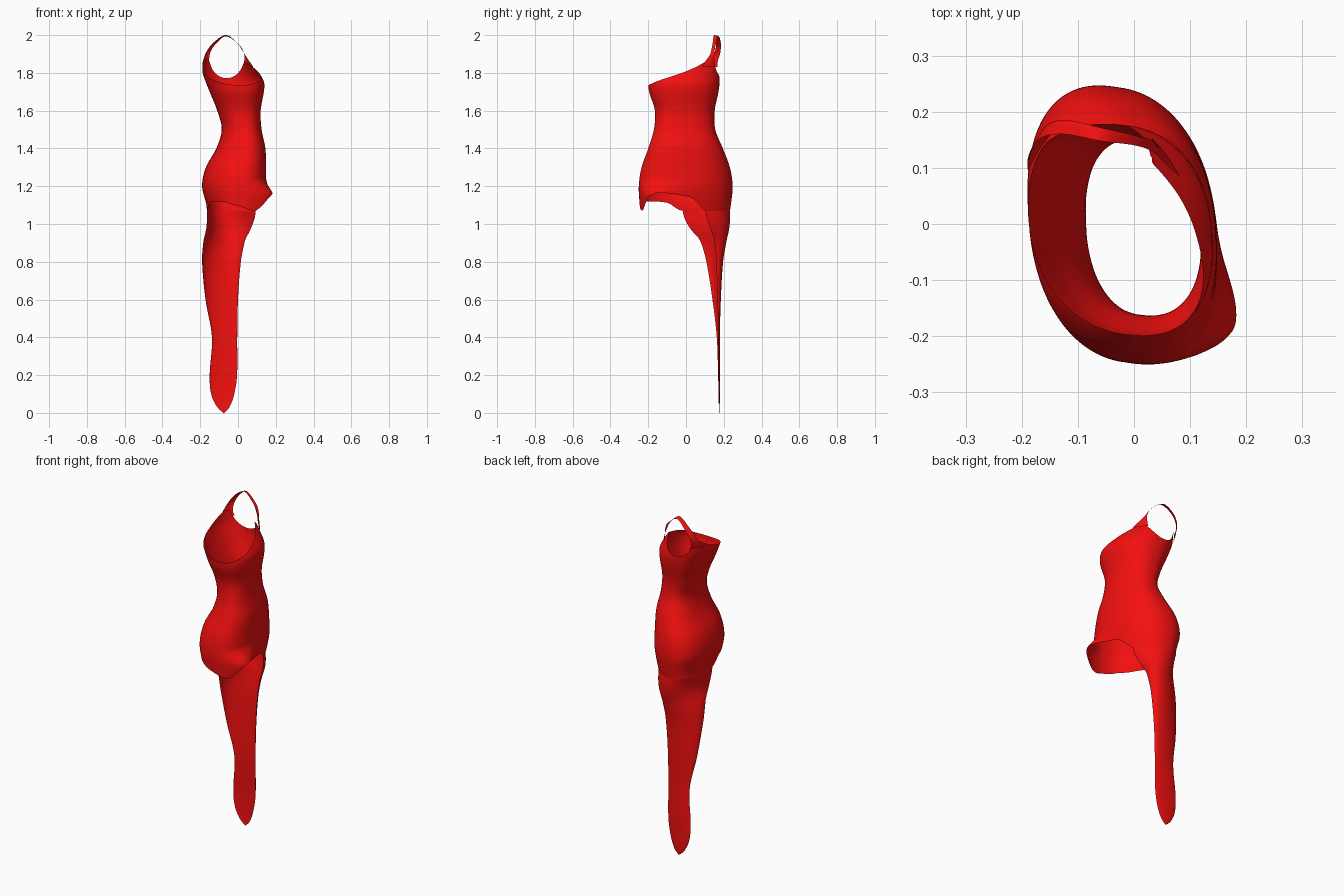
import bpy, bmesh
from math import sin, cos, pi, radians, exp, sqrt, copysign

if "Cube" in bpy.data.objects:
    bpy.data.objects.remove(bpy.data.objects["Cube"])

red = bpy.data.materials.new("red_fabric")
red.diffuse_color = (0.9, 0.005, 0.005, 1)
red.use_nodes = True
red.node_tree.nodes["Principled BSDF"].inputs["Base Color"].default_value = red.diffuse_color


def interp(table, v):
    """Smooth (Hermite) lookup in rows of (key, values...), keys ascending."""
    v = min(max(v, table[0][0]), table[-1][0])
    i = 0
    while i < len(table) - 2 and v > table[i + 1][0]:
        i += 1
    a, b = table[i], table[i + 1]
    p, n = table[max(i - 1, 0)], table[min(i + 2, len(table) - 1)]
    h = b[0] - a[0]
    t = (v - a[0]) / h
    out = []
    for k in range(1, len(a)):
        ma = (b[k] - p[k]) / (b[0] - p[0]) * h
        mb = (n[k] - a[k]) / (n[0] - a[0]) * h
        out.append((2*t**3 - 3*t*t + 1) * a[k] + (t**3 - 2*t*t + t) * ma
                   + (3*t*t - 2*t**3) * b[k] + (t**3 - t*t) * mb)
    return out


def grid(name, rows, closed=False):
    """Skin a grid of points as a smooth single-layer cloth."""
    bm = bmesh.new()
    vs = [[bm.verts.new(p) for p in r] for r in rows]
    n = len(rows[0])
    for r, q in zip(vs, vs[1:]):
        for j in range(n if closed else n - 1):
            k = (j + 1) % n
            bm.faces.new((r[j], r[k], q[k], q[j]))
    bmesh.ops.remove_doubles(bm, verts=bm.verts, dist=1e-5)
    bmesh.ops.recalc_face_normals(bm, faces=bm.faces)
    me = bpy.data.meshes.new(name)
    bm.to_mesh(me)
    bm.free()
    me.materials.append(red)
    for p in me.polygons:
        p.use_smooth = True
    ob = bpy.data.objects.new(name, me)
    bpy.context.collection.objects.link(ob)


# body sections: z, xmin, xmax, ymin, ymax, twist
BODY = [(1.05, -.165, .11, -.24, .23, .2), (1.10, -.167, .125, -.245, .237, .2),
        (1.20, -.19, .147, -.25, .247, .2), (1.30, -.17, .148, -.235, .232, .2),
        (1.40, -.115, .145, -.2, .195, .18), (1.50, -.086, .125, -.17, .155, .15),
        (1.60, -.11, .12, -.165, .152, .15), (1.70, -.15, .137, -.195, .172, .15),
        (1.75, -.17, .138, -.2, .178, .15), (1.80, -.187, .112, -.2, .178, .15),
        (1.87, -.19, .06, -.19, .175, .15)]


def spow(c):
    return copysign(abs(c) ** 0.87, c)


def body(th, z):
    x0, x1, y0, y1, tw = interp(BODY, z)
    x = (x0 + x1) / 2 + (x1 - x0) / 2 * spow(cos(th + tw))
    y = (y0 + y1) / 2 + (y1 - y0) / 2 * spow(sin(th))
    # hem kicks outward at one front corner
    d = (th - radians(-45) + pi) % (2 * pi) - pi
    k = min(max((1.245 - z) / .1, 0), 1)
    x += .065 * exp(-(d / .55) ** 2) * k * k * (3 - 2 * k)
    return x, y, z


# neckline height by y, hem height by angle
NECK = [(-.2, 1.735), (-.15, 1.757), (-.05, 1.79), (0, 1.808), (.05, 1.83),
        (.09, 1.852), (.12, 1.87)]
HEM = [(-120, 1.12), (-90, 1.09), (-68, 1.075), (-50, 1.145), (-30, 1.165),
       (5, 1.14), (18, 1.09), (24, 1.07), (100, 1.07), (182, 1.07),
       (200, 1.112), (240, 1.12)]


def top_z(th):
    z = 1.8
    for _ in range(12):
        x, y, _z = body(th, z)
        t = interp(NECK, y)[0]
        u = (x + .06) / .093
        if y > 0.08 and abs(u) < 1:
            t = min(t, 1.885 - .113 * sqrt(1 - u * u))
        z += (t - z) * .5
    return z


# bodice and skirt
N, M = 144, 48
cols = []
for j in range(N):
    deg = -120 + 360 * j / N
    th = radians(deg)
    zt, zb = top_z(th), interp(HEM, deg)[0]
    cols.append([body(th, zt + (zb - zt) * i / M) for i in range(M + 1)])
grid("bodice_and_skirt", [[c[i] for c in cols] for i in range(M + 1)], True)

# side train: z, front edge x, y, back edge x, y, outermost y
TRAIN = [(0, -.072, .175, -.078, .175, .176), (.03, -.045, .174, -.11, .174, .178),
         (.1, -.02, .172, -.142, .172, .18), (.2, -.005, .172, -.15, .17, .181),
         (.4, -.004, .17, -.138, .163, .179), (.6, .0, .167, -.172, .14, .181),
         (.8, .015, .16, -.19, .108, .19), (.9, .034, .152, -.184, .08, .205),
         (1.0, .06, .138, -.168, .035, .22), (1.07, .09, .1, -.165, 0, .23)]
rows = []
for i in range(61):
    z = 1.07 * (1 - i / 60)
    xf, yf, xb, yb, ym = interp(TRAIN, z)
    w = min((1.07 - z) / .15, 1)
    row = []
    for j in range(33):
        s = j / 32
        bx, by, _ = body(radians(24 + 158 * s), 1.07)
        e = (1 - cos(pi * s)) / 2
        ax = xf + (xb - xf) * e
        ay = yf + (yb - yf) * e + (ym - (yf + yb) / 2) * sin(pi * s) ** .9
        row.append((bx + (ax - bx) * w, by + (ay - by) * w, z))
    rows.append(row)
grid("side_train", rows)

# shoulder strap: station, neck edge xyz, armhole edge xyz
STRAP = [(0, .082, .085, 1.83, .03, .155, 1.83), (1, .058, .105, 1.865, .033, .15, 1.865),
         (2, .034, .128, 1.90, .032, .15, 1.90), (3, .002, .14, 1.95, .01, .156, 1.945),
         (4, -.06, .148, 2.0, -.06, .172, 1.993), (5, -.125, .16, 1.965, -.112, .184, 1.96),
         (6, -.168, .152, 1.91, -.146, .182, 1.91), (7, -.187, .12, 1.855, -.152, .168, 1.86),
         (8, -.187, .1, 1.83, -.14, .168, 1.83)]
rows = []
for i in range(65):
    a = interp(STRAP, i / 8)
    rows.append([[a[k] + (a[k + 3] - a[k]) * s / 4 + (.006 * sin(pi * s / 4) if k == 1 else 0)
                  for k in range(3)] for s in range(5)])
grid("shoulder_strap", rows)
